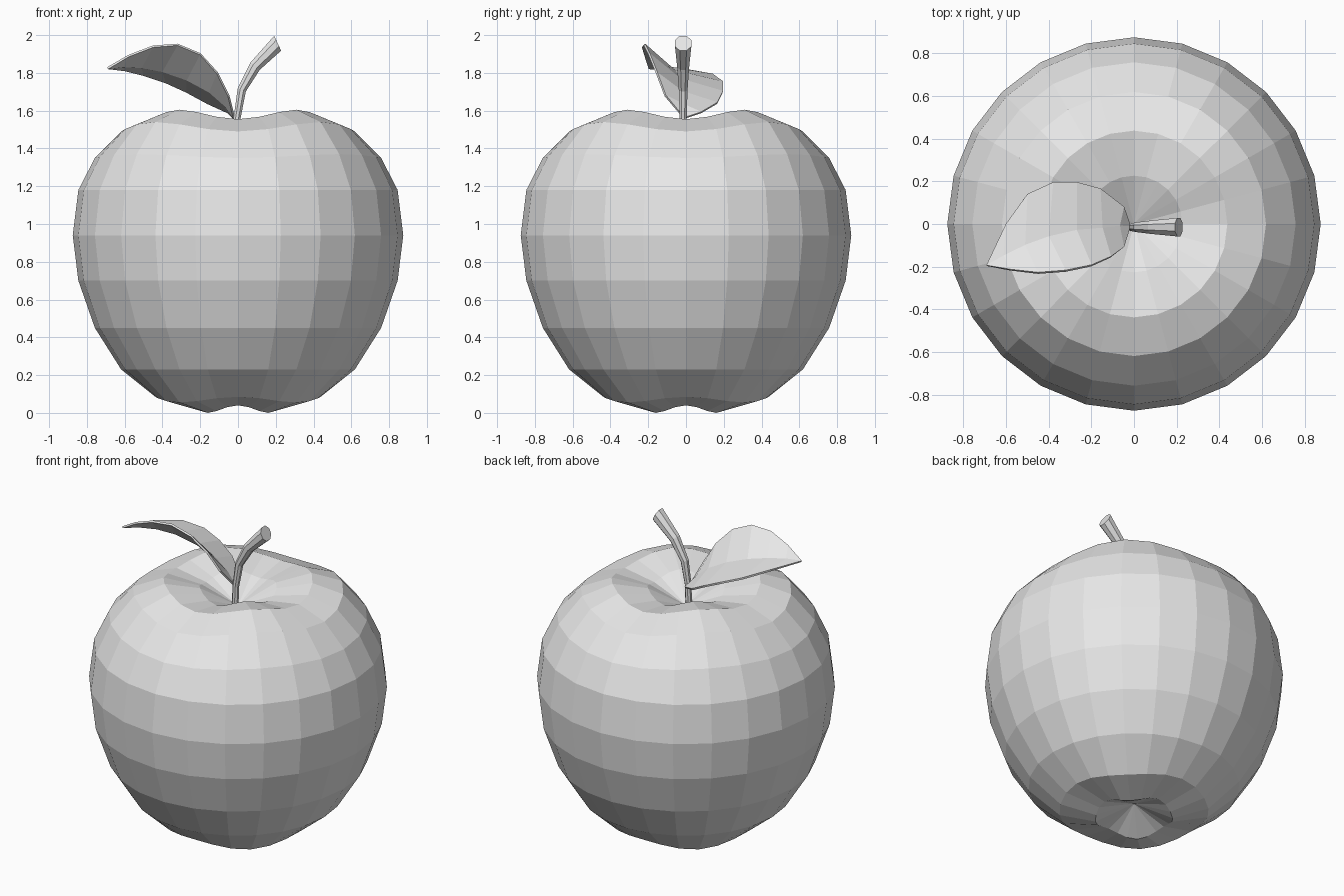
import bpy, bmesh, math
from mathutils import Vector

if "Cube" in bpy.data.objects:
    bpy.data.objects.remove(bpy.data.objects["Cube"], do_unlink=True)

grey = bpy.data.materials.new("plain grey")
grey.use_nodes = True
grey.diffuse_color = (0.8, 0.8, 0.8, 1)
grey.node_tree.nodes["Principled BSDF"].inputs["Base Color"].default_value = (0.8, 0.8, 0.8, 1)


def finish(bm, name):
    """Turn a bmesh into a flat-shaded object with the shared material."""
    bmesh.ops.recalc_face_normals(bm, faces=bm.faces)
    mesh = bpy.data.meshes.new(name)
    bm.to_mesh(mesh)
    bm.free()
    mesh.materials.append(grey)
    obj = bpy.data.objects.new(name, mesh)
    bpy.context.scene.collection.objects.link(obj)
    return obj


def bridge(bm, lower, upper, closed):
    """Join two equal rows of vertices with quads."""
    count = len(lower)
    for i in range(count if closed else count - 1):
        j = (i + 1) % count
        bm.faces.new((lower[i], lower[j], upper[j], upper[i]))


def fan(bm, row, tip, closed):
    """Join a row of vertices to a single point."""
    count = len(row)
    for i in range(count if closed else count - 1):
        bm.faces.new((row[i], row[(i + 1) % count], tip))


# Fruit body: sphere rings with four soft lobes and dimpled poles
SEGMENTS, RADIUS = 24, 0.875
ring_levels = [  # height in the valleys, extra height on the lobes
    (0.04, -0.04), (0.085, -0.03), (0.23, 0), (0.45, 0), (0.70, 0), (0.94, 0),
    (1.18, 0), (1.35, 0.02), (1.49, 0.05), (1.555, 0.05), (1.52, 0.04)]
bm = bmesh.new()
rings = []
for k, (height, lobe) in enumerate(ring_levels, start=1):
    r = RADIUS * math.sin(math.pi * k / (len(ring_levels) + 1))
    ring = []
    for i in range(SEGMENTS):
        a = math.tau * i / SEGMENTS
        z = height + lobe * math.sin(2 * a) ** 2
        ring.append(bm.verts.new((r * math.cos(a), r * math.sin(a), z)))
    rings.append(ring)
for lower, upper in zip(rings, rings[1:]):
    bridge(bm, lower, upper, True)
fan(bm, rings[0], bm.verts.new((0, 0, 0.11)), True)
fan(bm, rings[-1], bm.verts.new((0, 0, 1.43)), True)
finish(bm, "fruit_body")

# Stem: tapered eight-sided tube bending to the side
SIDES = 8
stem_path = [  # x, z, radius
    (-0.01, 1.42, 0.02), (-0.005, 1.56, 0.02), (0.02, 1.71, 0.025),
    (0.09, 1.835, 0.034), (0.21, 1.957, 0.047)]
tilts = [0, 4, 20, 38, 65]  # lean of each cross-section in degrees
bm = bmesh.new()
rings = []
for (x, z, r), tilt in zip(stem_path, tilts):
    t = math.radians(tilt)
    across = Vector((math.cos(t), 0, -math.sin(t)))
    centre = Vector((x, -0.015, z))
    ring = []
    for i in range(SIDES):
        a = math.tau * (i + 0.5) / SIDES
        offset = across * math.cos(a) + Vector((0, math.sin(a), 0))
        ring.append(bm.verts.new(centre + offset * r))
    rings.append(ring)
for lower, upper in zip(rings, rings[1:]):
    bridge(bm, lower, upper, True)
bm.faces.new(rings[0])
bm.faces.new(rings[-1])
finish(bm, "stem")

# Leaf: folded along its midrib, one edge lifted
leaf_rows = [  # back edge, midrib, front edge
    ((-0.05, 0.08, 1.59), (-0.07, -0.01, 1.63), (-0.05, -0.11, 1.68)),
    ((-0.16, 0.165, 1.64), (-0.15, -0.02, 1.70), (-0.11, -0.155, 1.80)),
    ((-0.27, 0.195, 1.70), (-0.27, -0.03, 1.765), (-0.2, -0.195, 1.90)),
    ((-0.38, 0.195, 1.75), (-0.4, -0.06, 1.81), (-0.32, -0.22, 1.95)),
    ((-0.5, 0.14, 1.79), (-0.51, -0.1, 1.83), (-0.45, -0.23, 1.94)),
    ((-0.6, 0.0, 1.815), (-0.61, -0.15, 1.835), (-0.58, -0.215, 1.89))]
bm = bmesh.new()
rows = [[bm.verts.new(p) for p in row] for row in leaf_rows]
for lower, upper in zip(rows, rows[1:]):
    bridge(bm, lower, upper, False)
fan(bm, rows[0], bm.verts.new((-0.02, -0.01, 1.56)), False)
fan(bm, rows[-1], bm.verts.new((-0.69, -0.195, 1.825)), False)
leaf = finish(bm, "leaf")
thickness = leaf.modifiers.new("thickness", "SOLIDIFY")
thickness.thickness = 0.012
thickness.offset = 0
